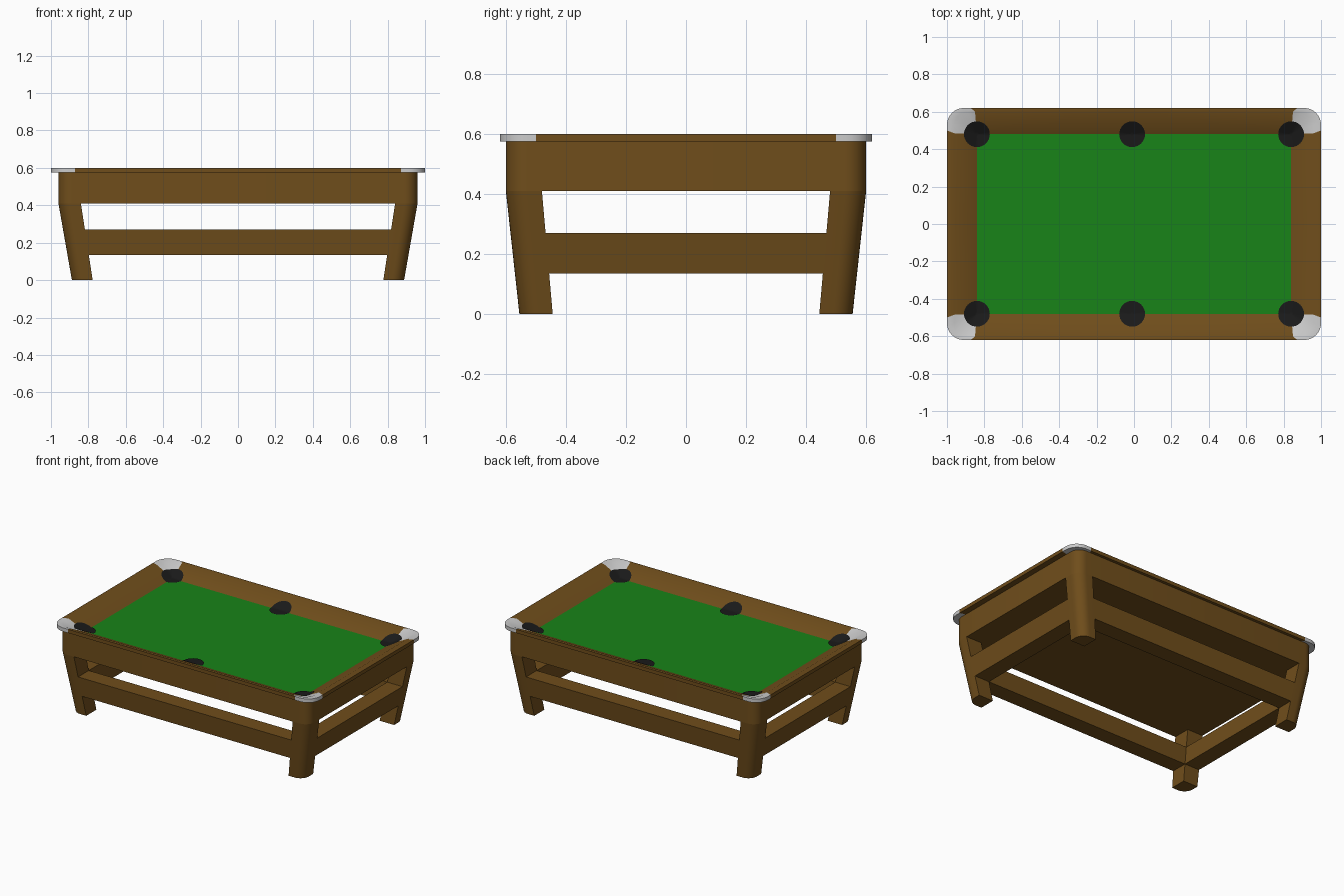
import bpy, bmesh, math
from mathutils import Vector

if "Cube" in bpy.data.objects:
    bpy.data.objects.remove(bpy.data.objects["Cube"])

PX, PY = 0.84, 0.48          # playing field half size
BX, BY = 0.96, 0.60          # body half size
RX, RY = 1.00, 0.62          # rail half size
FIELD_Z, APRON_Z, RAIL_Z, TOP_Z = 0.54, 0.41, 0.575, 0.60
SEG = 8


def material(name, rgb):
    m = bpy.data.materials.new(name)
    m.diffuse_color = (*rgb, 1)
    m.use_nodes = True
    m.node_tree.nodes["Principled BSDF"].inputs["Base Color"].default_value = m.diffuse_color
    return m


wood = material("wood", (0.16, 0.075, 0.011))
felt = material("felt", (0.009, 0.23, 0.009))
black = material("black", (0.01, 0.01, 0.01))


def make(name, verts, faces, mat=None, mirror=(False, False), recalc=False):
    me = bpy.data.meshes.new(name)
    me.from_pydata(verts, [], faces)
    bm = bmesh.new()
    bm.from_mesh(me)
    bmesh.ops.remove_doubles(bm, verts=bm.verts, dist=1e-5)
    loose = [v for v in bm.verts if not v.link_faces]
    bmesh.ops.delete(bm, geom=loose, context='VERTS')
    if recalc:
        bmesh.ops.recalc_face_normals(bm, faces=bm.faces)
    bm.to_mesh(me)
    bm.free()
    ob = bpy.data.objects.new(name, me)
    bpy.context.collection.objects.link(ob)
    if mat:
        me.materials.append(mat)
    bpy.ops.object.select_all(action='DESELECT')
    ob.select_set(True)
    bpy.context.view_layer.objects.active = ob
    bpy.ops.object.shade_smooth_by_angle(angle=math.radians(30))
    if any(mirror):
        mod = ob.modifiers.new("mirror", 'MIRROR')
        mod.use_axis = (*mirror, False)
    return ob


def arc(a, b, r):
    """Rounded corner in the +x +y quadrant, clockwise from the top."""
    angles = [math.pi / 2 * (1 - i / SEG) for i in range(SEG + 1)]
    return [(a - r + r * math.cos(t), b - r + r * math.sin(t)) for t in angles]


def prism(name, section, z0, z1, top=True, mirror=(False, False)):
    """Upright prism that tapers towards the floor below the apron."""
    n = len(section)
    verts = []
    for z in (z0, z1):
        s = 0.925 + 0.075 * min(z / APRON_Z, 1)
        verts += [(x * s, y * s, z) for x, y in section]
    faces = [(i, (i + 1) % n, n + (i + 1) % n, n + i) for i in range(n)]
    faces.append(tuple(reversed(range(n))))
    if top:
        faces.append(tuple(range(n, 2 * n)))
    return make(name, verts, faces, wood, mirror, recalc=True)


# Apron: rounded box with a flat underside
corner = arc(BX, BY, 0.07)
outline = (corner + [(x, -y) for x, y in reversed(corner)]
           + [(-x, -y) for x, y in corner] + [(-x, y) for x, y in reversed(corner)])
prism("apron", outline, APRON_Z, RAIL_Z, top=False)

# Legs and stretchers, leaning inwards
prism("legs", [(PX, PY), (PX, BY)] + corner + [(BX, PY)], 0, APRON_Z, False, (True, True))
prism("long_stretchers", [(-PX, PY), (PX, PY), (PX, BY), (-PX, BY)],
      0.135, 0.27, True, (False, True))
prism("short_stretchers", [(PX, -PY), (BX, -PY), (BX, PY), (PX, PY)],
      0.135, 0.27, True, (True, False))


# Rail: one quarter from levels running underside, edge, top, inner slope
def level(a, b, z, pts, cap_x, cap_y):
    path = [(0, b), (cap_x, b)] + pts + [(a, cap_y), (a, 0)]
    return [(x, y, z) for x, y in path]


rail_arc = arc(RX, RY, 0.09)
levels = [
    level(BX, BY, RAIL_Z, corner, 0.86, 0.49),
    level(RX, RY, RAIL_Z, rail_arc, 0.872, 0.50),
    level(RX, RY, TOP_Z, rail_arc, 0.872, 0.50),
    level(BX, BY, TOP_Z, corner, 0.85, 0.485),
    level(PX, PY, FIELD_Z, [(PX, PY)] * (SEG + 1), PX, PY),
]
n = len(levels[0])
verts = [v for lv in levels for v in lv]


def strips(columns):
    out = []
    for k in range(len(levels) - 1):
        for i in columns:
            a, b, c, d = k * n + i, (k + 1) * n + i, (k + 1) * n + i + 1, k * n + i + 1
            out.append((a, b, c, d))
    return out


rail = make("wood_rails", verts, strips([0, n - 2]), wood, (True, True))
caps = make("corner_caps", verts, strips(range(1, n - 2)), None, (True, True))

# Playing field
field = make("playing_field", [(-PX, -PY, FIELD_Z), (PX, -PY, FIELD_Z),
                               (PX, PY, FIELD_Z), (-PX, PY, FIELD_Z)], [(0, 1, 2, 3)], felt)

# Pockets: black discs draped over the field edge and the slope
bpy.context.view_layer.update()


def height(x, y):
    best = FIELD_Z
    for ob in (rail, caps):
        hit, loc, _, _ = ob.ray_cast(Vector((abs(x), abs(y), 2)), Vector((0, 0, -1)))
        if hit:
            best = max(best, loc.z)
    return best + 0.004


def pocket(name, cx, cy, r=0.069, sides=32, rings=6):
    pts = [(cx, cy, height(cx, cy))]
    for j in range(1, rings + 1):
        for i in range(sides):
            t = 2 * math.pi * i / sides
            x, y = cx + r * j / rings * math.cos(t), cy + r * j / rings * math.sin(t)
            pts.append((x, y, height(x, y)))
    faces = [(0, 1 + i, 1 + (i + 1) % sides) for i in range(sides)]
    for j in range(rings - 1):
        a, b = 1 + j * sides, 1 + (j + 1) * sides
        for i in range(sides):
            k = (i + 1) % sides
            faces.append((a + i, b + i, b + k, a + k))
    make(name, pts, faces, black)


for side, y in (("front", -PY), ("back", PY)):
    for place, x in (("left", -PX), ("middle", -0.01), ("right", PX)):
        pocket(f"{side}_{place}_pocket", x, y)
